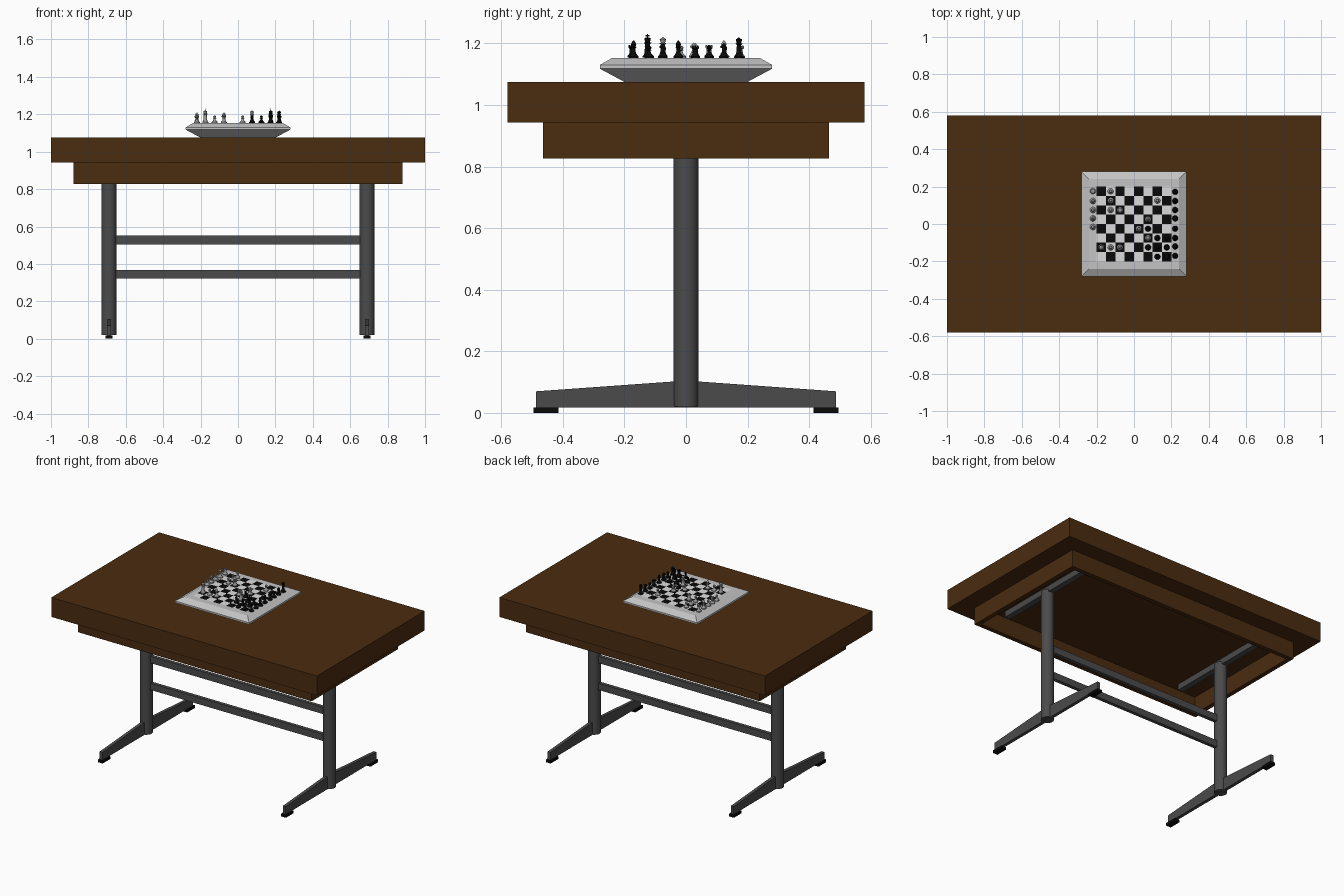
import bpy, bmesh, math

if "Cube" in bpy.data.objects:
    bpy.data.objects.remove(bpy.data.objects["Cube"])

def material(name, r, g, b):
    m = bpy.data.materials.new(name)
    m.diffuse_color = (r, g, b, 1)
    m.use_nodes = True
    m.node_tree.nodes["Principled BSDF"].inputs["Base Color"].default_value = m.diffuse_color
    return m

WOOD = material("brown wood", 0.07, 0.025, 0.005)
STEEL = material("dark grey steel", 0.07, 0.07, 0.07)
BLACK = material("black", 0.003, 0.003, 0.003)
SILVER = material("light silver", 0.55, 0.55, 0.55)
WHITE = material("white square", 0.72, 0.72, 0.72)
GREY = material("grey piece", 0.33, 0.33, 0.33)

def add(name, bm, *mats):
    bmesh.ops.recalc_face_normals(bm, faces=bm.faces)
    me = bpy.data.meshes.new(name)
    bm.to_mesh(me)
    bm.free()
    for m in mats:
        me.materials.append(m)
    ob = bpy.data.objects.new(name, me)
    bpy.context.collection.objects.link(ob)
    return ob

def smooth(ob, angle=35):
    bpy.ops.object.select_all(action='DESELECT')
    ob.select_set(True)
    bpy.context.view_layer.objects.active = ob
    bpy.ops.object.shade_smooth_by_angle(angle=math.radians(angle))

def put_box(bm, x0, x1, y0, y1, z0, z1):
    vs = bmesh.ops.create_cube(bm, size=1)["verts"]
    for v in vs:
        v.co = ((x0 + x1) / 2 + v.co.x * (x1 - x0),
                (y0 + y1) / 2 + v.co.y * (y1 - y0),
                (z0 + z1) / 2 + v.co.z * (z1 - z0))

def box(name, mat, *dims):
    bm = bmesh.new()
    put_box(bm, *dims)
    return add(name, bm, mat)

def rings(bm, loops):
    """Bridge equal-length closed loops of points and cap both ends."""
    vs = [[bm.verts.new(p) for p in lp] for lp in loops]
    n = len(vs[0])
    for a, b in zip(vs, vs[1:]):
        for i in range(n):
            bm.faces.new((a[i], a[(i + 1) % n], b[(i + 1) % n], b[i]))
    bm.faces.new(vs[0][::-1])
    bm.faces.new(vs[-1])

def lathe(bm, profile, n, x=0, y=0):
    rings(bm, [[(x + r * math.cos(2 * math.pi * i / n),
                 y + r * math.sin(2 * math.pi * i / n), z) for i in range(n)]
               for r, z in profile])

def extrude_x(bm, pts, x0, x1):
    rings(bm, [[(x, y, z) for y, z in pts] for x in (x0, x1)])

# Table top and hollow apron below it
box("table_top", WOOD, -1, 1, -0.58, 0.58, 0.943, 1.075)
bm = bmesh.new()
ax, ay, t = 0.88, 0.465, 0.03
outer = [(-ax, -ay), (ax, -ay), (ax, ay), (-ax, ay)]
inner = [(x - math.copysign(t, x), y - math.copysign(t, y)) for x, y in outer]
cross = [[bm.verts.new((x, y, z)) for x, y in lp]
         for lp, z in ((outer, 0.943), (outer, 0.827), (inner, 0.827), (inner, 0.943))]
for k in range(4):
    a, b = cross[k], cross[(k + 1) % 4]
    for i in range(4):
        j = (i + 1) % 4
        bm.faces.new((a[i], a[j], b[j], b[i]))
add("apron", bm, WOOD)

# Legs, feet, pads and top brackets on both sides
for s, side in ((-1, "left"), (1, "right")):
    x = 0.69 * s
    bm = bmesh.new()
    lathe(bm, [(0.04, 0.02), (0.04, 0.92)], 32, x)
    smooth(add(side + "_leg", bm, STEEL))
    bm = bmesh.new()
    extrude_x(bm, [(-0.488, 0.018), (0.488, 0.018), (0.488, 0.07), (0.04, 0.102),
                   (-0.04, 0.102), (-0.488, 0.07)], x - 0.011, x + 0.011)
    add(side + "_foot", bm, STEEL)
    box(side + "_bracket", STEEL, x - 0.02, x + 0.02, -0.38, 0.38, 0.903, 0.943)
    for f, end in ((-1, "front"), (1, "back")):
        box(f"{side}_{end}_pad", BLACK, x - 0.018, x + 0.018,
            f * 0.455 - 0.041, f * 0.455 + 0.041, 0, 0.018)

# Rails between the legs
for name, z in (("lower_rail", 0.345), ("upper_rail", 0.528)):
    box(name, STEEL, -0.66, 0.66, -0.012, 0.012, z - 0.023, z + 0.023)

# Game board: bevelled frame with an eight by eight checkered plate
TOP = 1.153
bm = bmesh.new()
rings(bm, [[(-r, -r, z), (r, -r, z), (r, r, z), (-r, r, z)]
           for r, z in ((0.2, 1.075), (0.28, 1.118), (0.28, 1.13), (0.24, TOP))])
add("board_frame", bm, SILVER)
bm = bmesh.new()
bmesh.ops.create_grid(bm, x_segments=8, y_segments=8, size=0.2)
for f in bm.faces:
    c = f.calc_center_median()
    col, row = math.floor((c.x + 0.2) / 0.05), math.floor((0.2 - c.y) / 0.05)
    f.material_index = (col + row) % 2
for v in bm.verts:
    v.co.z = TOP + 0.001
add("board_squares", bm, BLACK, WHITE)

# Playing pieces: one turned profile per kind, plus extras on top
BASE = [(0.016, 0), (0.016, 0.005), (0.012, 0.009)]
PROFILES = {
    "pawn": [(0.006, 0.016), (0.005, 0.023), (0.009, 0.025), (0.005, 0.027),
             (0.008, 0.032), (0.007, 0.037), (0.001, 0.040)],
    "rook": [(0.009, 0.014), (0.008, 0.028), (0.012, 0.031), (0.012, 0.037)],
    "knight": [(0.011, 0.014), (0.008, 0.017)],
    "bishop": [(0.007, 0.018), (0.006, 0.032), (0.010, 0.035), (0.006, 0.037),
               (0.009, 0.044), (0.006, 0.051), (0.001, 0.057)],
    "queen": [(0.009, 0.018), (0.007, 0.042), (0.012, 0.046), (0.007, 0.048),
              (0.011, 0.060), (0.006, 0.062), (0.001, 0.067)],
    "king": [(0.010, 0.018), (0.008, 0.044), (0.013, 0.048), (0.008, 0.050),
             (0.011, 0.062), (0.003, 0.066)],
}

def piece(kind, colour, mat, x, y):
    bm = bmesh.new()
    lathe(bm, BASE + PROFILES[kind], 14)
    if kind == "king":
        put_box(bm, -0.0018, 0.0018, -0.0018, 0.0018, 0.064, 0.077)
        put_box(bm, -0.0018, 0.0018, -0.006, 0.006, 0.069, 0.073)
    elif kind == "rook":
        for a in (0, 1):
            for s in (-1, 1):
                px, py = (s * 0.008, 0) if a else (0, s * 0.008)
                put_box(bm, px - 0.003, px + 0.003, py - 0.003, py + 0.003, 0.036, 0.041)
    elif kind == "knight":
        extrude_x(bm, [(-0.008, 0.016), (0.008, 0.016), (0.010, 0.032), (0.004, 0.045),
                       (0, 0.049), (-0.012, 0.037), (-0.011, 0.032), (-0.003, 0.033)],
                  -0.005, 0.005)
    ob = add(f"{colour}_{kind}", bm, mat)
    ob.location = (x, y, TOP + (0.001 if abs(x) < 0.2 else 0))
    smooth(ob, 40)

GREYS = {
    "pawn": [(-.125, .175), (-.125, .125), (-.125, .075), (-.125, -.125),
             (.025, -.025), (.125, .125), (-.22, .075), (-.22, -.016)],
    "rook": [(-.075, .075), (-.22, .176)],
    "knight": [(.075, .025), (-.22, .03)],
    "bishop": [(-.075, -.125), (-.22, .123)],
    "queen": [(.075, -.075)],
    "king": [(-.175, -.125)],
}
BLACKS = {
    "pawn": [(.22, .075), (.075, -.025), (.125, -.075), (.075, -.125),
             (.125, -.175), (.125, -.125), (.175, -.075), (.22, -.12)],
    "rook": [(.22, .03), (.175, -.175)],
    "knight": [(.22, -.075), (.22, .123)],
    "bishop": [(.22, -.17), (.22, -.025)],
    "queen": [(.22, .172)],
    "king": [(.175, -.125)],
}
for colour, mat, spots in (("grey", GREY, GREYS), ("black", BLACK, BLACKS)):
    for kind, places in spots.items():
        for x, y in places:
            piece(kind, colour, mat, x, y)
